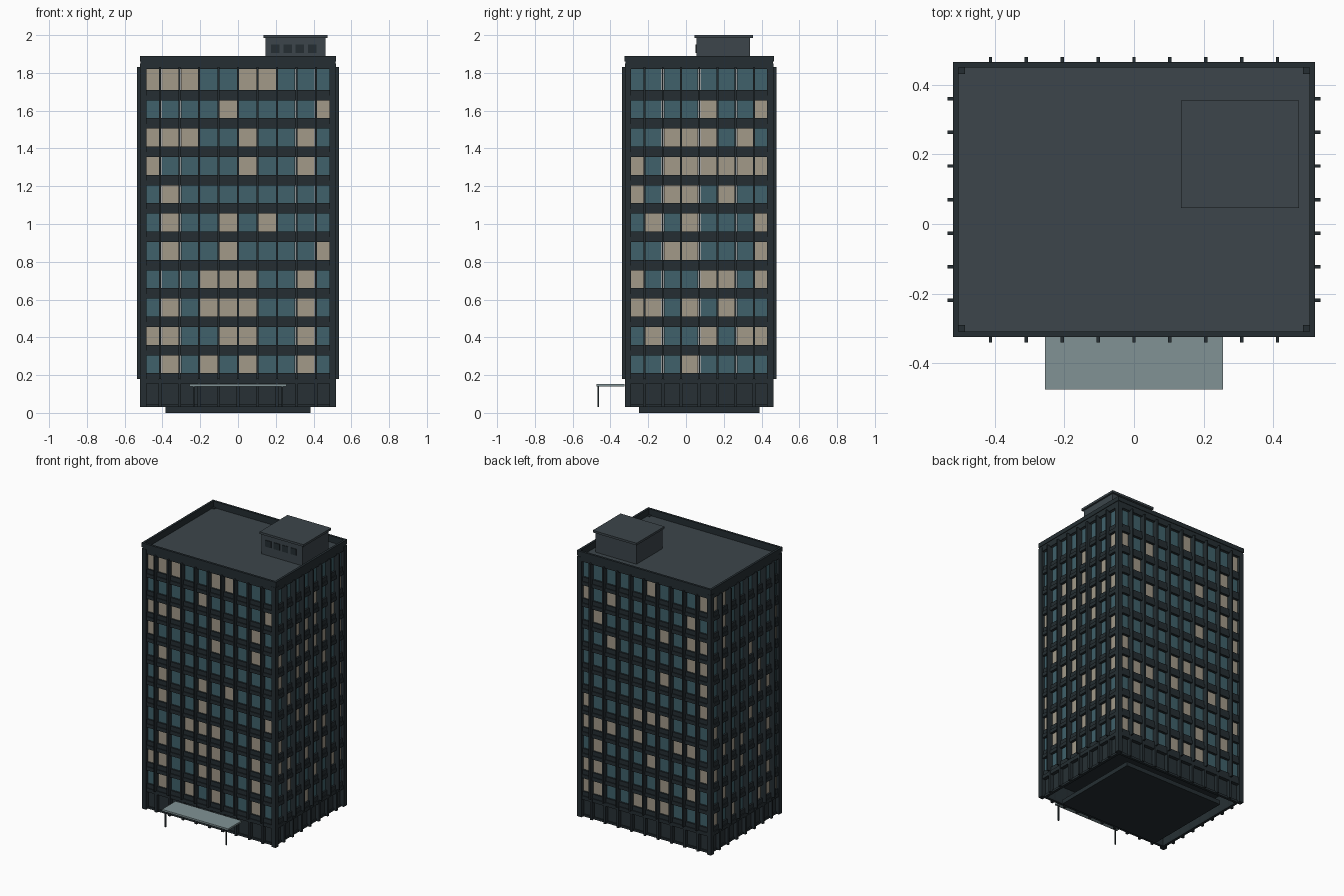
import bpy, bmesh, random

if "Cube" in bpy.data.objects:
    bpy.data.objects.remove(bpy.data.objects["Cube"])

random.seed(4)
HX, HY, CY = 0.52, 0.395, 0.07      # half width, half depth, centre in y
FLOORS, Z0, FH = 11, 0.18, 0.15     # storeys, first floor level, storey height
TOP = Z0 + FLOORS * FH


def material(name, col):
    m = bpy.data.materials.new(name)
    m.diffuse_color = col
    m.use_nodes = True
    m.node_tree.nodes["Principled BSDF"].inputs["Base Color"].default_value = m.diffuse_color
    return m


FRAME = material("dark_metal", (0.018, 0.027, 0.032, 1))
ROOF = material("roof_grey", (0.045, 0.06, 0.07, 1))
GLASS = material("teal_glass", (0.05, 0.12, 0.145, 1))
LIT = material("lit_glass", (0.36, 0.32, 0.25, 1))
LOBBY = material("lobby_glass", (0.02, 0.03, 0.035, 1))
CANOPY = material("canopy_glass", (0.22, 0.29, 0.30, 0.7))


def boxes(name, items, mat):
    """One object made of boxes given as (x0, x1, y0, y1, z0, z1)."""
    bm = bmesh.new()
    for b in items:
        lo, hi = b[0::2], b[1::2]
        for v in bmesh.ops.create_cube(bm, size=1)["verts"]:
            v.co = [(l + h) / 2 + c * (h - l) for l, h, c in zip(lo, hi, v.co)]
    me = bpy.data.meshes.new(name)
    bm.to_mesh(me)
    bm.free()
    me.materials.append(mat)
    ob = bpy.data.objects.new(name, me)
    bpy.context.collection.objects.link(ob)
    return ob


def on_side(k, u0, u1, d0, d1, z0, z1):
    """Box on facade k (front, right, back, left): u along it, d outwards."""
    if k % 2 == 0:
        s = -1 if k == 0 else 1
        x = sorted((-s * u0, -s * u1))
        y = sorted((CY + s * (HY + d0), CY + s * (HY + d1)))
    else:
        s = 1 if k == 1 else -1
        x = sorted((s * (HX + d0), s * (HX + d1)))
        y = sorted((CY + s * u0, CY + s * u1))
    return (*x, *y, z0, z1)


def ring(inset, t, z0, z1):
    """Four walls round the plan."""
    x, y = HX - inset, HY - inset
    return [(-x, x, CY - y, CY - y + t, z0, z1), (-x, x, CY + y - t, CY + y, z0, z1),
            (-x, -x + t, CY - y + t, CY + y - t, z0, z1),
            (x - t, x, CY - y + t, CY + y - t, z0, z1)]


# lit bays per storey, top storey first, for the front and right facades
LIT_BAYS = {
    0: "01256 49 01258 058 1 146 149 3458 13458 01458 1358".split(),
    1: "- 47 2346 0234567 0235 137 237 0457 0135 1467 3".split(),
}

panes, lit, fins, spandrels, cols, lobby, rails = [], [], [], [], [], [], []
for k in range(4):
    n, pitch, half = (10, 0.103, HX) if k % 2 == 0 else (8, 0.0965, HY)
    for i in range(n):
        u = (i - n / 2) * pitch
        a = max(u + 0.006, -half + 0.03)
        b = min(u + pitch - 0.006, half - 0.03)
        for f in range(FLOORS):
            z = Z0 + f * FH
            zt = z + (0.14 if f == FLOORS - 1 else 0.125)
            row = FLOORS - 1 - f
            on = str(i) in LIT_BAYS[k][row] if k in LIT_BAYS else random.random() < 0.28
            (lit if on else panes).append(on_side(k, a, b, -0.032, -0.024, z + 0.03, zt))
        lobby.append(on_side(k, a, b, -0.036, -0.03, 0.045, 0.165))
        if i:
            fins.append(on_side(k, u - 0.005, u + 0.005, -0.034, 0.015, Z0, TOP))
            cols.append(on_side(k, u - 0.008, u + 0.008, -0.036, -0.004, 0.03, Z0))
    e = half - 0.035
    for f in range(FLOORS):
        z = Z0 + f * FH
        spandrels.append(on_side(k, -e, e, -0.034, -0.012, z, z + 0.03))
    rails.append(on_side(k, -e, e, -0.04, -0.022, 0.03, 0.045))
    rails.append(on_side(k, -e, e, -0.04, -0.012, 0.165, Z0))

boxes("windows", panes, GLASS)
boxes("lit_windows", lit, LIT)
boxes("facade_fins", fins, FRAME)
boxes("spandrels", spandrels, FRAME)
boxes("ground_columns", cols, FRAME)
boxes("lobby_panels", lobby, LOBBY)
boxes("lobby_rails", rails, FRAME)

# floor slabs running through the whole plan
s = 0.006
boxes("floor_slabs", [(-HX + s, HX - s, CY - HY + s, CY + HY - s, Z0 + f * FH - 0.025, Z0 + f * FH)
                      for f in range(FLOORS)], FRAME)

# corner columns
boxes("corner_columns", [(*sorted((sx * (HX - 0.035), sx * (HX - 0.002))),
                          *sorted((CY + sy * (HY - 0.035), CY + sy * (HY - 0.002))), 0.03, 1.85)
                         for sx in (-1, 1) for sy in (-1, 1)], FRAME)

# base plate, roof and parapet
boxes("base_plate", [(-0.385, 0.385, -0.25, 0.39, 0.0, 0.03)], FRAME)
boxes("roof_slab", [(-HX + 0.01, HX - 0.01, CY - HY + 0.01, CY + HY - 0.01, 1.82, 1.845)], ROOF)
boxes("parapet", ring(0.004, 0.012, 1.82, 1.86) + ring(0, 0.016, 1.86, 1.89), FRAME)

# rooftop plant room with cap and front vents
boxes("plant_room", [(0.145, 0.462, 0.055, 0.34, 1.845, 1.985)], ROOF)
boxes("plant_room_cap", [(0.135, 0.474, 0.046, 0.354, 1.985, 2.0)], ROOF)
boxes("plant_room_vents", [(x, x + 0.045, 0.051, 0.056, 1.905, 1.95)
                           for x in (0.175, 0.24, 0.305, 0.37)], FRAME)

# entrance canopy on two posts
boxes("canopy", [(-0.256, 0.256, -0.475, -0.325, 0.14, 0.152)], CANOPY)
boxes("canopy_posts", [(x - 0.004, x + 0.004, -0.469, -0.461, 0.03, 0.14)
                       for x in (-0.235, 0.235)], FRAME)
